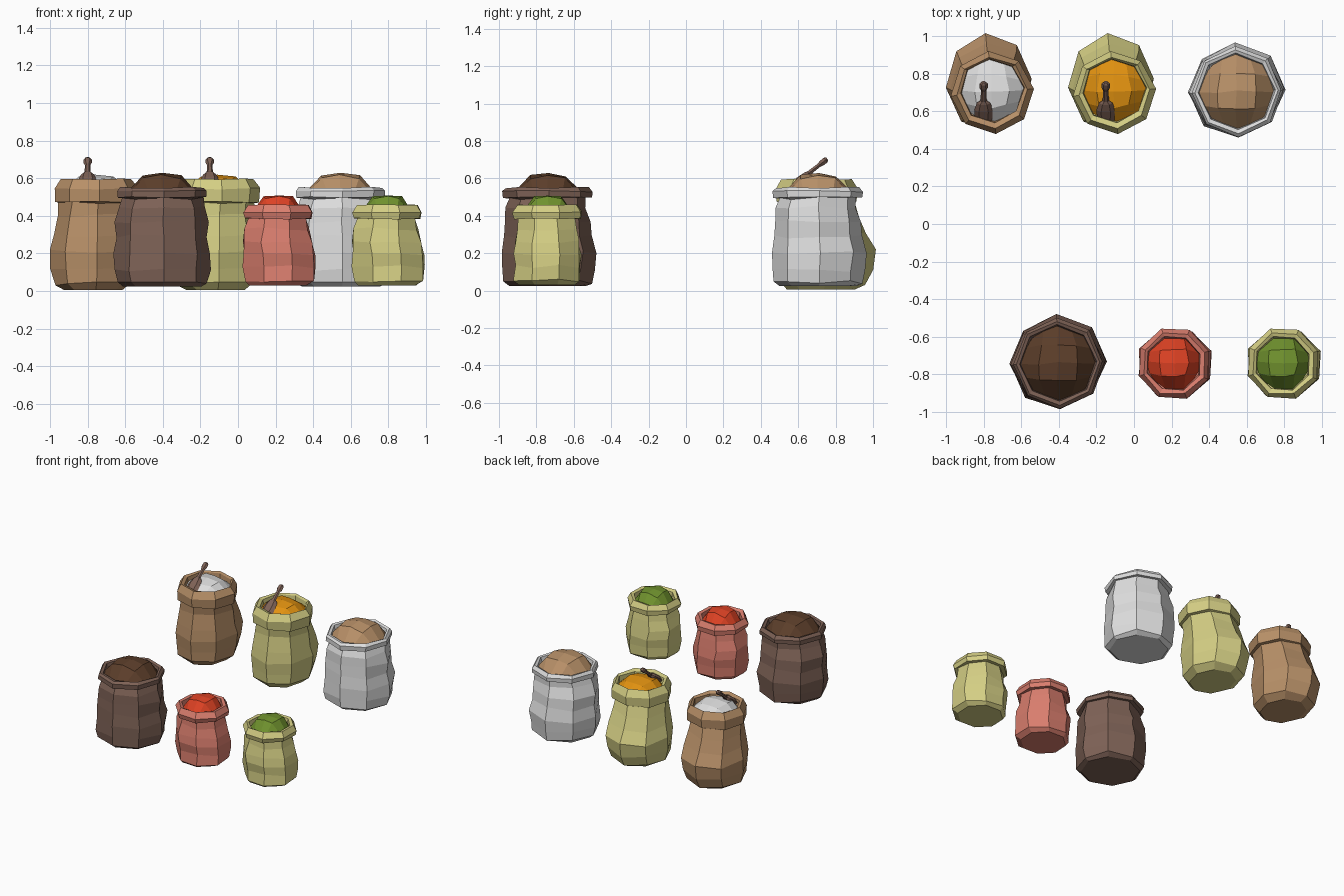
import bpy, bmesh, math, random
from mathutils import Vector

if "Cube" in bpy.data.objects:
    bpy.data.objects.remove(bpy.data.objects["Cube"])


def material(name, rgb):
    lin = [(c / 255 / 12.92) if c < 11 else ((c / 255 + 0.055) / 1.055) ** 2.4 for c in rgb]
    m = bpy.data.materials.new(name)
    m.diffuse_color = (*lin, 1)
    m.use_nodes = True
    m.node_tree.nodes["Principled BSDF"].inputs["Base Color"].default_value = m.diffuse_color
    return m


BROWN = material("tan_cloth", (184, 144, 104))
WHITE = material("white_cloth", (222, 222, 222))
YELLOW = material("pale_yellow_cloth", (212, 206, 132))
DARK = material("dark_brown_cloth", (126, 98, 86))
COCOA = material("cocoa", (92, 62, 42))
SALMON = material("salmon_cloth", (218, 126, 110))
RED = material("red_spice", (222, 66, 36))
GREEN = material("green_spice", (112, 146, 46))
ORANGE = material("orange_spice", (226, 146, 16))


def finish(bm, name, mat, loc):
    bmesh.ops.recalc_face_normals(bm, faces=bm.faces)
    me = bpy.data.meshes.new(name)
    bm.to_mesh(me)
    bm.free()
    me.materials.append(mat)
    ob = bpy.data.objects.new(name, me)
    ob.location = loc
    bpy.context.collection.objects.link(ob)
    return ob


def sack(name, mat, loc, profile, turn, seed, body_rings):
    """Lathe an octagonal profile of (rx, ry, z, dx, dy), crumpling the body rings."""
    rng = random.Random(seed)
    bm = bmesh.new()
    rings = []
    for i, (rx, ry, z, dx, dy) in enumerate(profile):
        amount = 0 if i == 0 else (0.009 if i < body_rings else 0.004)
        ring = []
        for k in range(8):
            a = math.radians(turn + 45 * k)
            j = rng.uniform(-amount, amount)
            ring.append(bm.verts.new((dx + (rx + j) * math.cos(a), dy + (ry + j) * math.sin(a),
                                      z + rng.uniform(-amount, amount) * 1.2)))
        rings.append(ring)
    bm.faces.new(rings[0])
    for lo, hi in zip(rings, rings[1:]):
        for k in range(8):
            n = (k + 1) % 8
            bm.faces.new((lo[k], lo[n], hi[n], hi[k]))
    return finish(bm, name, mat, loc)


def heap(name, mat, loc, r, z0, z1, seed):
    """Domed 4 x 4 grid rounded into a disc."""
    rng = random.Random(seed)
    bm = bmesh.new()
    bmesh.ops.create_grid(bm, x_segments=4, y_segments=4, size=1)
    for v in bm.verts:
        u, w = v.co.x, v.co.y
        x, y = u * math.sqrt(1 - w * w / 2), w * math.sqrt(1 - u * u / 2)
        d = min(1, math.hypot(x, y))
        v.co = (x * r + rng.uniform(-.008, .008), y * r + rng.uniform(-.008, .008),
                z0 + (z1 - z0) * math.sqrt(max(0, 1 - d ** 2.2)) + (rng.uniform(-.006, .004) if d < .9 else 0))
    ob = finish(bm, name, mat, loc)
    if ob.data.polygons[5].normal.z < 0:
        ob.data.flip_normals()
    return ob


def scoop(name, mat, loc):
    """Six-sided loft from the buried blade to the knob of the handle."""
    base, tip = Vector((0, 0.55, 0.545)), Vector((0, 0.755, 0.705))
    axis = (tip - base).normalized()
    up = Vector((1, 0, 0)).cross(axis)
    sections = [(0, .045, .02), (.28, .050, .024), (.46, .036, .02), (.52, .017, .014),
                (.78, .014, .012), (.86, .023, .018), (.96, .022, .018), (1, .012, .01)]
    bm = bmesh.new()
    rings = []
    for t, w, h in sections:
        c = base.lerp(tip, t)
        rings.append([bm.verts.new(c + Vector((w * math.cos(k * math.pi / 3), 0, 0))
                                   + up * h * math.sin(k * math.pi / 3)) for k in range(6)])
    bm.faces.new(rings[0])
    bm.faces.new(rings[-1])
    for lo, hi in zip(rings, rings[1:]):
        for k in range(6):
            n = (k + 1) % 6
            bm.faces.new((lo[k], lo[n], hi[n], hi[k]))
    finish(bm, name, mat, loc)


# Tall slouching sack with a thick folded collar
TALL = [(.155, .18, .005, -.015, .00), (.205, .225, .04, -.015, .01), (.222, .25, .12, -.015, .025),
        (.225, .26, .21, -.015, .03), (.215, .235, .30, -.012, .015), (.20, .21, .40, -.01, .0),
        (.19, .195, .47, -.005, -.015), (.217, .215, .475, 0, -.02), (.222, .22, .545, 0, -.02),
        (.19, .19, .597, 0, -.02), (.17, .17, .585, 0, -.01), (.165, .165, .53, 0, -.01)]
# Wide straight sack with a thin rolled rim
WIDE = [(.21, .205, .025, 0, 0), (.245, .24, .045, 0, 0), (.252, .245, .11, 0, 0),
        (.26, .25, .20, 0, .005), (.245, .238, .29, 0, 0), (.248, .235, .37, -.005, 0),
        (.225, .215, .45, 0, -.005), (.212, .21, .495, 0, 0), (.237, .238, .50, 0, 0),
        (.238, .24, .53, 0, 0), (.222, .222, .55, 0, 0), (.203, .203, .545, 0, 0), (.195, .195, .49, 0, 0)]
# Small sack
SMALL = [(.165, .16, .03, 0, 0), (.197, .185, .055, .005, 0), (.203, .185, .13, .008, 0),
         (.20, .192, .20, .005, 0), (.198, .182, .26, -.004, 0), (.182, .172, .33, 0, 0),
         (.163, .158, .39, 0, 0), (.19, .19, .385, 0, 0), (.198, .198, .42, 0, 0),
         (.172, .172, .457, 0, 0), (.15, .15, .45, 0, 0), (.142, .142, .40, 0, 0)]

# Back row: two tall sacks with scoops
for label, x, cloth, fill in (("flour", -.755, BROWN, WHITE), ("turmeric", -.105, YELLOW, ORANGE)):
    sack(label + "_sack", cloth, (x, .72, 0), TALL, 5, 3, 7)
    heap(label + "_heap", fill, (x, .71, 0), .172, .535, .615, 5)
    scoop(label + "_scoop", DARK, (x - .045, 0, 0))

# Wide sacks
for label, x, y, cloth, fill in (("grain", .547, .705, WHITE, BROWN), ("cocoa", -.403, -.74, DARK, COCOA)):
    sack(label + "_sack", cloth, (x, y, 0), WIDE, 2, 8, 8)
    heap(label + "_heap", fill, (x, y, 0), .20, .505, .63, 11)

# Small spice sacks
for label, x, cloth, fill in (("red_spice", .213, SALMON, RED), ("green_spice", .793, YELLOW, GREEN)):
    sack(label + "_sack", cloth, (x, -.742, 0), SMALL, 20, 14, 7)
    heap(label + "_heap", fill, (x, -.738, 0), .145, .41, .513, 17)
